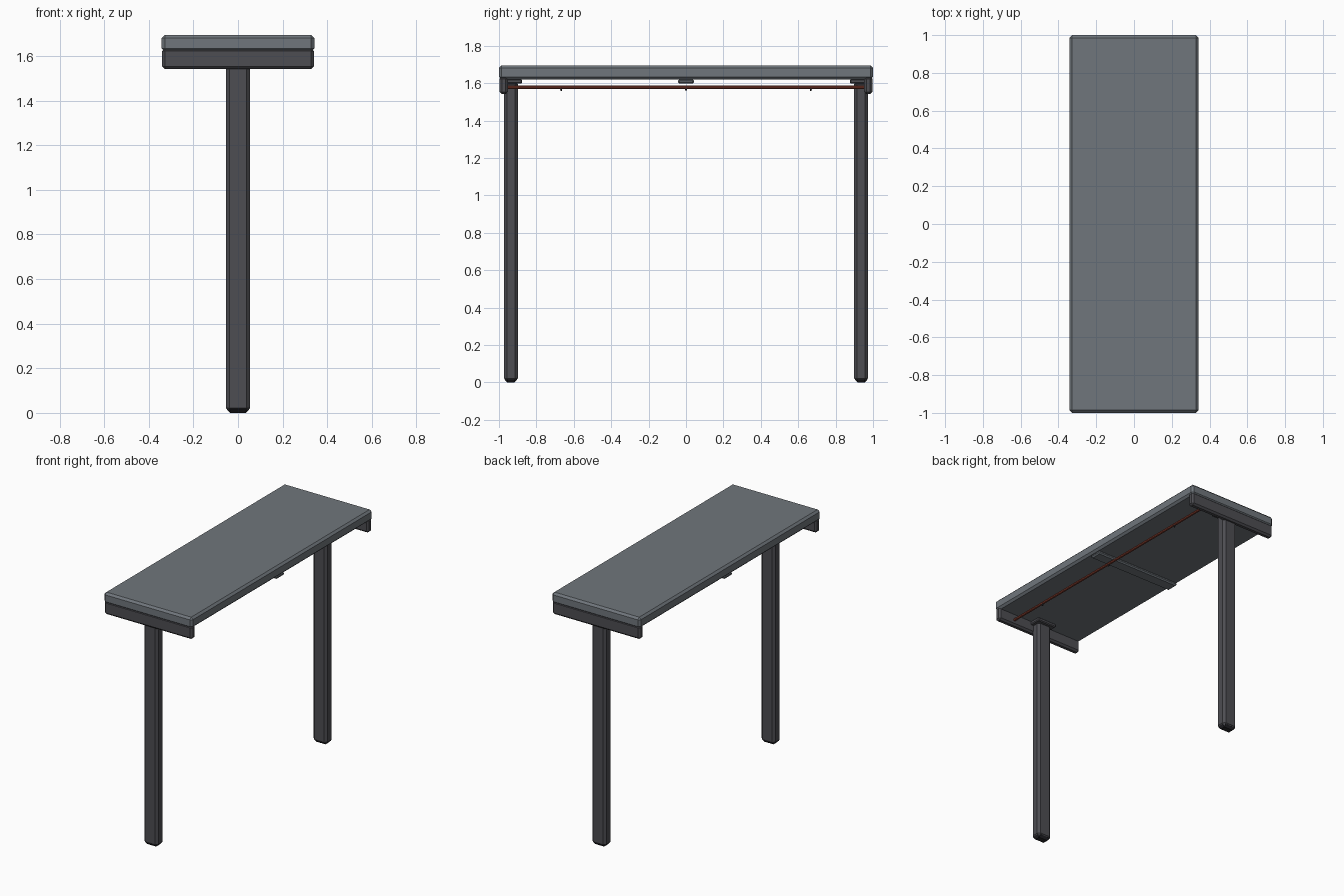
import bpy, math

if "Cube" in bpy.data.objects:
    bpy.data.objects.remove(bpy.data.objects["Cube"])


def material(name, rgb):
    m = bpy.data.materials.new(name)
    m.diffuse_color = (*rgb, 1)
    m.use_nodes = True
    m.node_tree.nodes["Principled BSDF"].inputs["Base Color"].default_value = m.diffuse_color
    return m


STEEL = material("blue_grey", (0.16, 0.18, 0.20))
DARK = material("dark_grey", (0.075, 0.075, 0.085))
BLACK = material("black", (0.02, 0.02, 0.025))
RED = material("rust_red", (0.25, 0.05, 0.03))


def box(name, lo, hi, mat, bevel=0.0):
    """Chamfered box between two corners."""
    size = [b - a for a, b in zip(lo, hi)]
    bpy.ops.mesh.primitive_cube_add(size=1, location=[(a + b) / 2 for a, b in zip(lo, hi)])
    ob = bpy.context.object
    ob.name = name
    ob.scale = size
    bpy.ops.object.transform_apply(location=False, rotation=False, scale=True)
    if bevel:
        mod = ob.modifiers.new("chamfer", 'BEVEL')
        mod.width = bevel
        mod.segments = 1
    ob.data.materials.append(mat)
    return ob


def end_box(name, side, x, y0, y1, z0, z1, mat, bevel):
    """Box centred on x, placed at the front (-1) or back (1) end."""
    a, b = sorted((side * y0, side * y1))
    return box(name, (-x, a, z0), (x, b, z1), mat, bevel)


# Slab top
box("table_top", (-0.342, -1, 1.62), (0.342, 1, 1.695), STEEL, 0.014)

# End supports: apron, mounting plate, leg and foot
for label, s in (("front", -1), ("back", 1)):
    end_box(label + "_apron", s, 0.34, 0.953, 0.997, 1.542, 1.635, DARK, 0.012)
    end_box(label + "_plate", s, 0.075, 0.877, 0.96, 1.597, 1.622, DARK, 0.006)
    end_box(label + "_leg", s, 0.054, 0.898, 0.974, 0.006, 1.61, DARK, 0.016)
    end_box(label + "_foot", s, 0.05, 0.902, 0.970, 0.0, 0.03, BLACK, 0.018)

# Shallow cross bar under the middle
box("cross_bar", (-0.33, -0.043, 1.598), (0.33, 0.043, 1.622), STEEL, 0.008)

# Cable strung between the aprons on one side
CABLE_X, CABLE_Z = 0.215, 1.579
bpy.ops.mesh.primitive_cylinder_add(vertices=8, radius=0.009, depth=1.91,
                                    location=(CABLE_X, 0, CABLE_Z),
                                    rotation=(math.pi / 2, 0, 0))
cable = bpy.context.object
cable.name = "cable"
cable.data.materials.append(RED)

# Small pointed studs hanging from the cable
for i, y in enumerate((-0.667, 0, 0.667)):
    bpy.ops.mesh.primitive_cone_add(vertices=8, radius1=0.003, radius2=0.008, depth=0.018,
                                    location=(CABLE_X, y, CABLE_Z - 0.011))
    stud = bpy.context.object
    stud.name = f"cable_stud_{i + 1}"
    stud.data.materials.append(BLACK)
